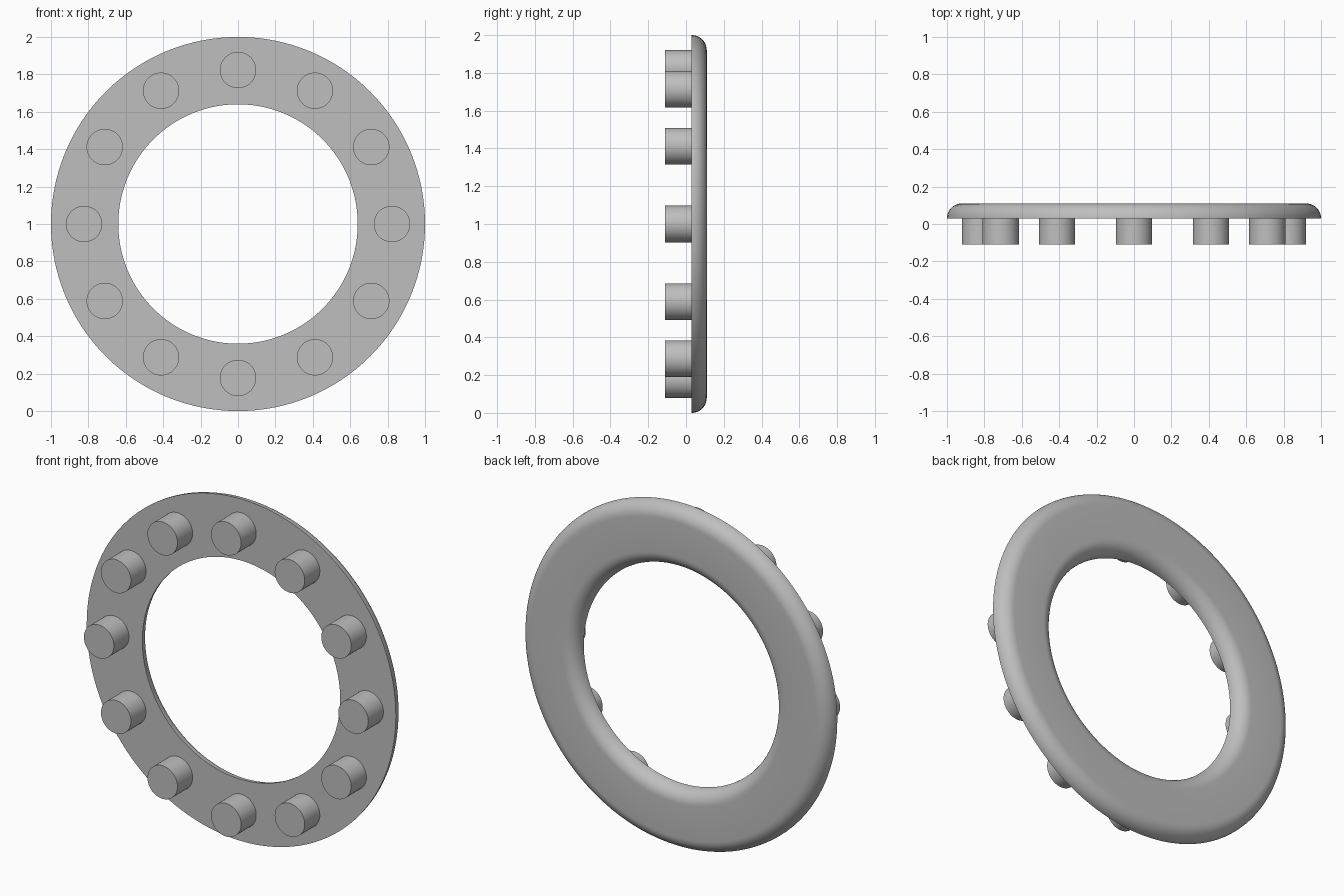
import bpy, bmesh, math
from mathutils import Matrix, Vector

cube = bpy.data.objects.get("Cube")
if cube:
    bpy.data.objects.remove(cube, do_unlink=True)

OUTER, INNER = 1.0, 0.64
FRONT, FACE, BACK = -0.11, 0.03, 0.11
FILLET = BACK - FACE
PEG_RADIUS, PEG_CIRCLE, PEGS = 0.097, 0.823, 12

grey = bpy.data.materials.new("plain_grey")
grey.use_nodes = True
colour = (0.52, 0.52, 0.52, 1)
grey.diffuse_color = colour
grey.node_tree.nodes["Principled BSDF"].inputs["Base Color"].default_value = colour


def finish(bm, name):
    bmesh.ops.recalc_face_normals(bm, faces=bm.faces)
    mesh = bpy.data.meshes.new(name)
    bm.to_mesh(mesh)
    bm.free()
    mesh.materials.append(grey)
    obj = bpy.data.objects.new(name, mesh)
    bpy.context.collection.objects.link(obj)
    bpy.ops.object.select_all(action="DESELECT")
    obj.select_set(True)
    bpy.context.view_layer.objects.active = obj
    bpy.ops.object.shade_smooth_by_angle(angle=math.radians(35))
    return obj


# Ring: flat front, both back edges rounded, spun around the y axis
steps = 10
arc = [math.radians(90 * i / steps) for i in range(steps + 1)]
profile = [(OUTER - FILLET + FILLET * math.cos(a), FACE + FILLET * math.sin(a)) for a in arc]
profile += [(INNER + FILLET - FILLET * math.cos(a), FACE + FILLET * math.sin(a))
            for a in reversed(arc)]
bm = bmesh.new()
verts = [bm.verts.new((r, y, 1)) for r, y in profile]
edges = [bm.edges.new((v, verts[(i + 1) % len(verts)])) for i, v in enumerate(verts)]
bmesh.ops.spin(bm, geom=verts + edges, cent=(0, 0, 1), axis=(0, 1, 0),
               angle=math.tau, steps=128, use_merge=True)
bmesh.ops.remove_doubles(bm, verts=bm.verts, dist=0.0001)
finish(bm, "ring")

# Pegs: evenly spaced round studs on the flat front
for i in range(PEGS):
    a = math.tau * i / PEGS
    centre = Vector((PEG_CIRCLE * math.cos(a), (FRONT + FACE) / 2, 1 + PEG_CIRCLE * math.sin(a)))
    bm = bmesh.new()
    bmesh.ops.create_cone(bm, cap_ends=True, segments=48, radius1=PEG_RADIUS,
                          radius2=PEG_RADIUS, depth=FACE - FRONT,
                          matrix=Matrix.Translation(centre) @ Matrix.Rotation(math.pi / 2, 4, "X"))
    finish(bm, f"peg_{i + 1}")
